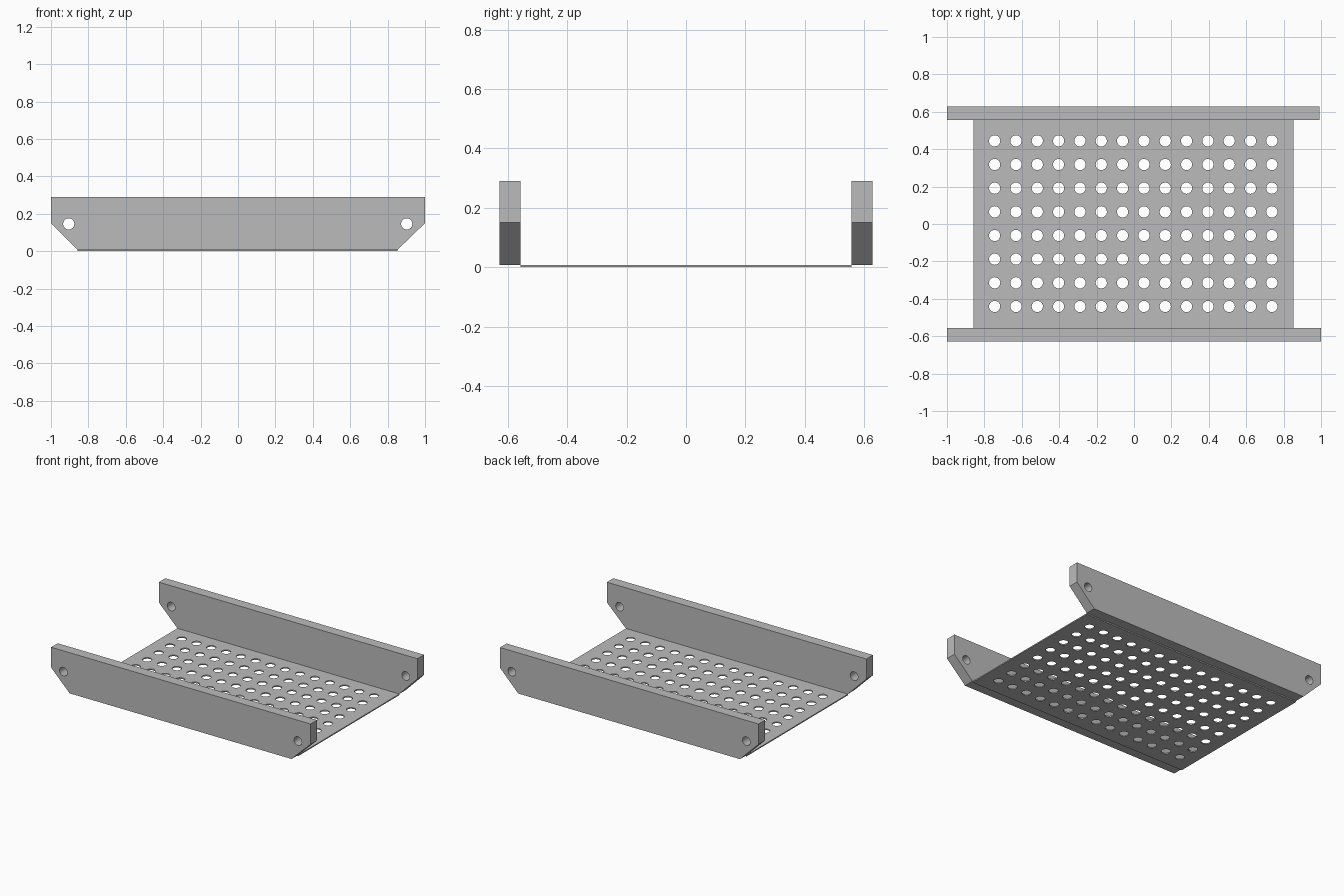
import bpy
import bmesh
from math import cos, sin, tau, pi
from mathutils import Matrix

if "Cube" in bpy.data.objects:
    bpy.data.objects.remove(bpy.data.objects["Cube"])

steel = bpy.data.materials.new("grey steel")
steel.use_nodes = True
steel.diffuse_color = (0.5, 0.5, 0.5, 1)
steel.node_tree.nodes["Principled BSDF"].inputs["Base Color"].default_value = (0.5, 0.5, 0.5, 1)


def circle(x, y, r=0.03, sides=24):
    return [(x + r * cos(tau * i / sides), y + r * sin(tau * i / sides)) for i in range(sides)]


def pierced_sheet(name, outline, holes, thickness, matrix):
    """Extrude a flat outline with round holes, centred on its own plane."""
    curve = bpy.data.curves.new(name, "CURVE")
    curve.dimensions = "2D"
    curve.fill_mode = "BOTH"
    curve.extrude = thickness / 2
    for loop in [outline] + holes:
        spline = curve.splines.new("POLY")
        spline.points.add(len(loop) - 1)
        for point, (x, y) in zip(spline.points, loop):
            point.co = (x, y, 0, 1)
        spline.use_cyclic_u = True
    source = bpy.data.objects.new(name + " profile", curve)
    bpy.context.collection.objects.link(source)
    bpy.context.view_layer.update()
    depsgraph = bpy.context.evaluated_depsgraph_get()
    mesh = bpy.data.meshes.new_from_object(source.evaluated_get(depsgraph))
    bpy.data.objects.remove(source)

    # Weld the caps to the walls and place the part
    bm = bmesh.new()
    bm.from_mesh(mesh)
    bmesh.ops.remove_doubles(bm, verts=bm.verts, dist=0.0001)
    bm.transform(matrix)
    bmesh.ops.recalc_face_normals(bm, faces=bm.faces)
    for face in bm.faces:
        face.smooth = False
        face.material_index = 0
    bm.to_mesh(mesh)
    bm.free()
    mesh.name = name
    mesh.materials.clear()
    mesh.materials.append(steel)
    part = bpy.data.objects.new(name, mesh)
    bpy.context.collection.objects.link(part)
    return part


# Perforated floor plate
floor_z = 0.008
left, right, half_depth = -0.857, 0.853, 0.557
floor_outline = [(left, -half_depth), (right, -half_depth), (right, half_depth), (left, half_depth)]
floor_holes = [circle(-0.745 + 0.114 * col, -0.441 + 0.1265 * row)
               for col in range(14) for row in range(8)]
pierced_sheet("floor_plate", floor_outline, floor_holes, floor_z,
              Matrix.Translation((0, 0, floor_z / 2)))

# Side rails with chamfered lower corners and a bolt hole at each end
rail_thickness = 0.072
upright = Matrix.Rotation(pi / 2, 4, "X")
for name, side, end in (("front_rail", -1, 1.0), ("back_rail", 1, 0.993)):
    rail_outline = [(left, floor_z), (right, floor_z), (end, 0.15),
                    (end, 0.291), (-1, 0.291), (-1, 0.15)]
    bolt_holes = [circle(-0.905, 0.146), circle(0.902, 0.146)]
    centre_y = side * (half_depth + rail_thickness / 2)
    pierced_sheet(name, rail_outline, bolt_holes, rail_thickness,
                  Matrix.Translation((0, centre_y, 0)) @ upright)
